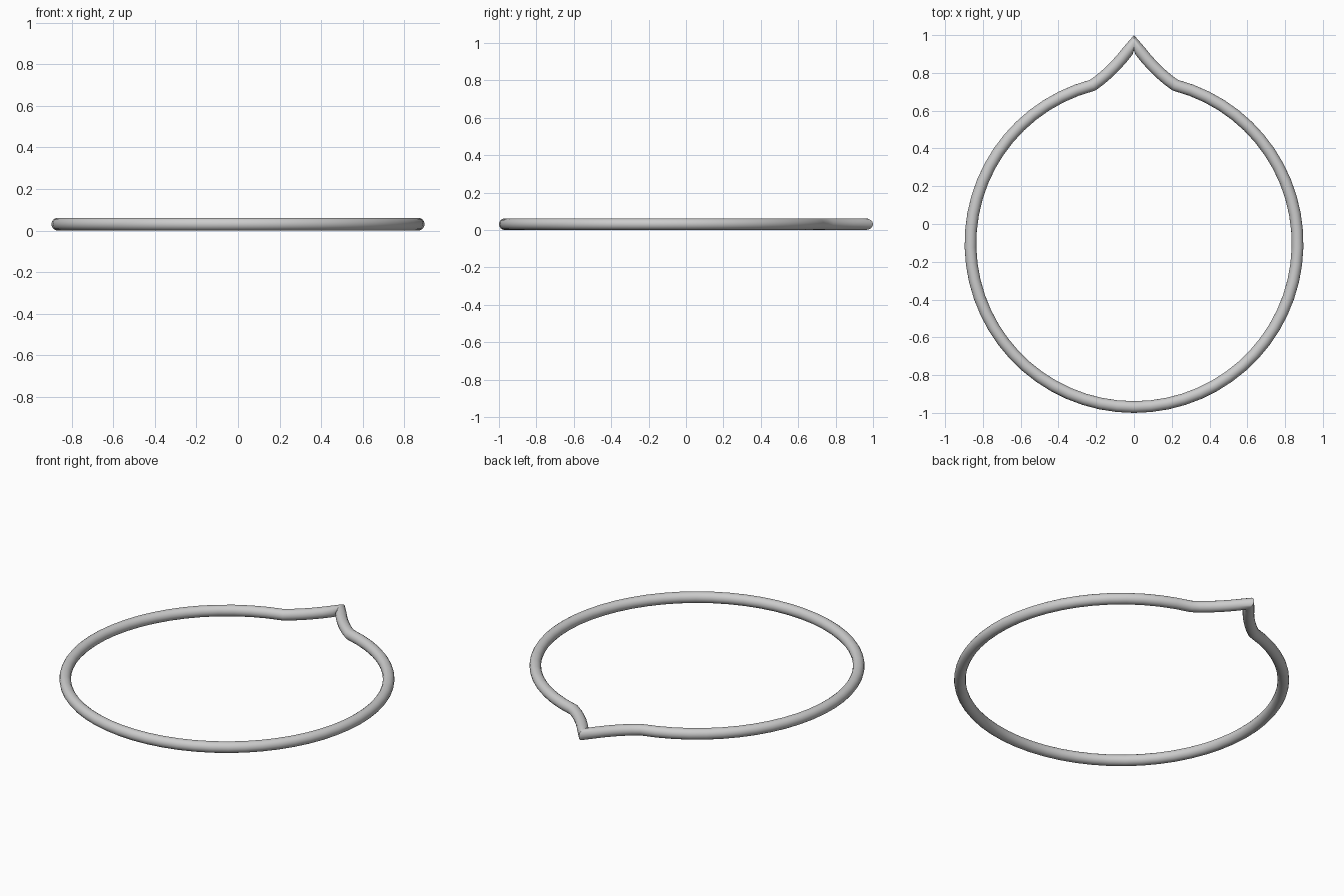
import bpy, bmesh, math
from mathutils import Vector

if "Cube" in bpy.data.objects:
    bpy.data.objects.remove(bpy.data.objects["Cube"])

R, TUBE, CY = 0.866, 0.031, -0.103   # ring radius, wire radius, ring centre
SIDES, ARC = 16, 56
APEX = Vector((0, 0.96))
KINK = math.radians(14.6)

# Centre line: large arc, running clockwise from right kink to left kink
path = []
for i in range(ARC + 1):
    a = KINK + (2 * math.pi - 2 * KINK) * i / ARC
    path.append(Vector((R * math.sin(a), CY + R * math.cos(a))))

# Pointed tip: two slightly sagging sides meeting at the apex
right = path[0].copy()
mid = Vector((0.098, 0.818))          # quadratic control point
side = []
for i in range(1, 6):
    t = i / 6
    side.append(right * (1 - t) ** 2 + mid * 2 * t * (1 - t) + APEX * t * t)
path += [Vector((-p.x, p.y)) for p in side] + [APEX] + side[::-1]

# Sweep a round section along the closed path with mitred corners
bm = bmesh.new()
rings = []
n = len(path)
for i, p in enumerate(path):
    d0 = (p - path[i - 1]).normalized()
    d1 = (path[(i + 1) % n] - p).normalized()
    t = (d0 + d1).normalized()
    out = Vector((-t.y, t.x))
    w = min(TUBE / max(t.dot(d1), 0.1), 0.04)
    ring = []
    for k in range(SIDES):
        a = 2 * math.pi * k / SIDES
        q = p + out * (w * math.cos(a))
        ring.append(bm.verts.new((q.x, q.y, TUBE + TUBE * math.sin(a))))
    rings.append(ring)
for i in range(n):
    a, b = rings[i], rings[(i + 1) % n]
    for k in range(SIDES):
        m = (k + 1) % SIDES
        bm.faces.new((a[k], a[m], b[m], b[k]))
bmesh.ops.recalc_face_normals(bm, faces=bm.faces)

mesh = bpy.data.meshes.new("pointed_ring")
bm.to_mesh(mesh)
bm.free()
obj = bpy.data.objects.new("pointed_ring", mesh)
bpy.context.collection.objects.link(obj)
bpy.context.view_layer.objects.active = obj
obj.select_set(True)
bpy.ops.object.shade_smooth_by_angle(angle=math.radians(30))
